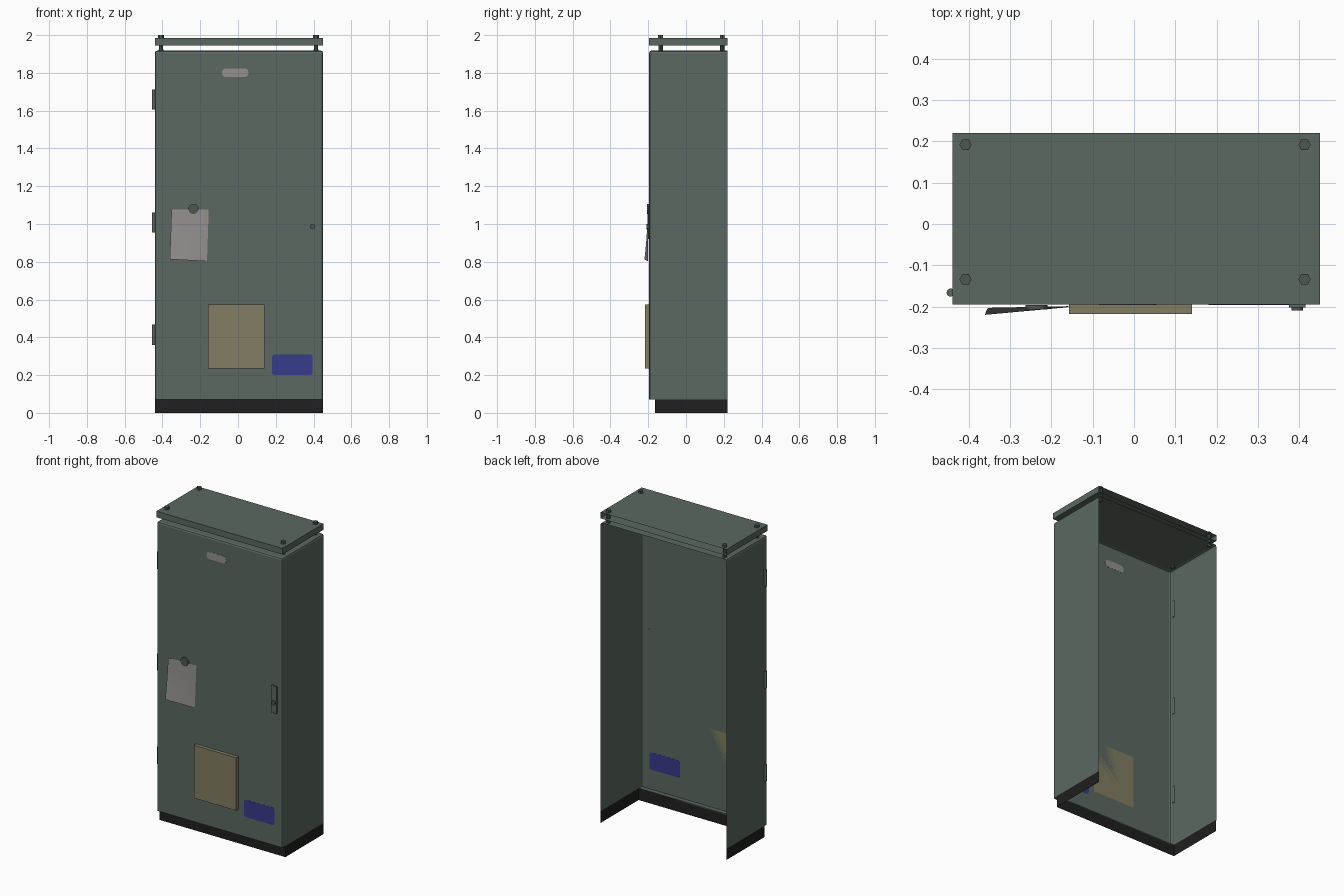
import bpy, bmesh, math

if "Cube" in bpy.data.objects:
    bpy.data.objects.remove(bpy.data.objects["Cube"])


def material(name, rgb):
    m = bpy.data.materials.new(name)
    m.diffuse_color = (*rgb, 1)
    m.use_nodes = True
    m.node_tree.nodes["Principled BSDF"].inputs["Base Color"].default_value = m.diffuse_color
    return m


GREEN = material("grey green paint", (0.105, 0.140, 0.120))
BLACK = material("black plinth", (0.014, 0.014, 0.014))
BEIGE = material("beige pocket", (0.225, 0.205, 0.125))
BLUE = material("blue plate", (0.038, 0.043, 0.26))
PAPER = material("pale paper", (0.30, 0.28, 0.28))
DARK = material("dark metal", (0.075, 0.095, 0.085))


def finish(name, bm, mat):
    mesh = bpy.data.meshes.new(name)
    bmesh.ops.recalc_face_normals(bm, faces=bm.faces)
    bm.to_mesh(mesh)
    bm.free()
    mesh.materials.append(mat)
    ob = bpy.data.objects.new(name, mesh)
    bpy.context.collection.objects.link(ob)
    return ob


def shell(name, lo, hi, mat, open_sides=(), bevel=0.0):
    """Box from corner to corner; open_sides lists (axis, sign) faces to leave out."""
    bm = bmesh.new()
    bmesh.ops.create_cube(bm, size=1)
    for v in bm.verts:
        v.co = [lo[i] + (v.co[i] + 0.5) * (hi[i] - lo[i]) for i in range(3)]
    bm.normal_update()
    gone = [f for f in bm.faces if any(f.normal[a] * s > 0.9 for a, s in open_sides)]
    bmesh.ops.delete(bm, geom=gone, context='FACES')
    if bevel:
        edges = [e for e in bm.edges if len(e.link_faces) == 2]
        bmesh.ops.bevel(bm, geom=edges, offset=bevel, segments=2, profile=0.5, affect='EDGES')
    return finish(name, bm, mat)


def prism(name, pts, a, b, mat, axis='z'):
    """Extrude a 2D outline along z (points are x, y) or along y (points are x, z)."""
    bm = bmesh.new()
    place = (lambda p, d: (p[0], p[1], d)) if axis == 'z' else (lambda p, d: (p[0], d, p[1]))
    rings = [[bm.verts.new(place(p, d)) for p in pts] for d in (a, b)]
    n = len(pts)
    bm.faces.new(rings[0])
    bm.faces.new(rings[1])
    for i in range(n):
        j = (i + 1) % n
        bm.faces.new((rings[0][i], rings[0][j], rings[1][j], rings[1][i]))
    return finish(name, bm, mat)


def ngon(x, y, r, n):
    return [(x + r * math.cos(2 * math.pi * i / n), y + r * math.sin(2 * math.pi * i / n))
            for i in range(n)]


def rounded(x0, z0, x1, z1, r, n=5):
    corners = [(x1 - r, z1 - r), (x0 + r, z1 - r), (x0 + r, z0 + r), (x1 - r, z0 + r)]
    return [(cx + r * math.cos(math.pi / 2 * (k + i / n)), cz + r * math.sin(math.pi / 2 * (k + i / n)))
            for k, (cx, cz) in enumerate(corners) for i in range(n + 1)]


X0, X1, FRONT, BACK = -0.44, 0.45, -0.195, 0.22

# cabinet: thin shell, open at the back and underneath, with a lip under the door
shell("cabinet_body", (X0, FRONT, 0.072), (X1, BACK, 1.918), GREEN, ((1, 1), (2, -1)), 0.012)
shell("plinth", (X0 + 0.001, -0.163, 0), (X1 - 0.001, BACK, 0.075), BLACK,
      ((1, 1), (2, -1), (2, 1)))
shell("door_lip", (X0 + 0.004, FRONT + 0.003, 0.071), (X1 - 0.004, -0.163, 0.076), GREEN)

# raised roof plate on four bolts
shell("roof_plate", (X0, FRONT, 1.945), (X1, BACK, 1.984), GREEN, ((1, 1),))
for x in (-0.408, 0.413):
    for y in (-0.134, 0.192):
        prism("roof_bolt_shaft", ngon(x, y, 0.011, 8), 1.905, 1.986, DARK)
        prism("roof_bolt_head", ngon(x, y, 0.015, 6), 1.984, 2.0, DARK)
        prism("roof_bolt_washer", ngon(x, y, 0.014, 6), 1.912, 1.924, DARK)

# hinges on the left edge
for z in (0.36, 0.955, 1.605):
    prism("hinge", ngon(-0.444, -0.166, 0.010, 12), z, z + 0.107, GREEN)

# flat plates on the door, just showing through it
prism("name_plate", rounded(-0.085, 1.778, 0.055, 1.824, 0.021), FRONT - 0.001, FRONT + 0.001, PAPER, 'y')
prism("blue_sign", rounded(0.18, 0.2, 0.395, 0.31, 0.015), FRONT - 0.001, FRONT + 0.001, BLUE, 'y')

# document pocket
shell("document_pocket", (-0.158, -0.218, 0.235), (0.14, FRONT, 0.573), BEIGE)

# hanging paper, curling away from the door, with its magnet
bm = bmesh.new()
N = 6
grid = []
for j in range(N + 1):
    v = j / N
    row = []
    for i in range(N + 1):
        u = i / N
        x = -0.352 + 0.197 * u - 0.009 * v
        z = 1.076 - (0.263 + 0.01 * u) * v
        y = -0.199 - 0.004 * (1 - u) - 0.014 * (1 - u) * v * v - 0.003 * v
        row.append(bm.verts.new((x, y, z)))
    grid.append(row)
for j in range(N):
    for i in range(N):
        bm.faces.new((grid[j][i], grid[j + 1][i], grid[j + 1][i + 1], grid[j][i + 1]))
paper = finish("paper_sheet", bm, PAPER)
for p in paper.data.polygons:
    p.use_smooth = True
prism("magnet", ngon(-0.236, 1.08, 0.027, 20), -0.207, -0.196, DARK, 'y')

# lock handle: plate, swing bar and key barrel
shell("handle_plate", (0.376, -0.202, 0.92), (0.415, FRONT + 0.001, 1.094), GREEN)
prism("key_barrel", ngon(0.395, 0.986, 0.014, 12), -0.210, -0.200, DARK, 'y')
